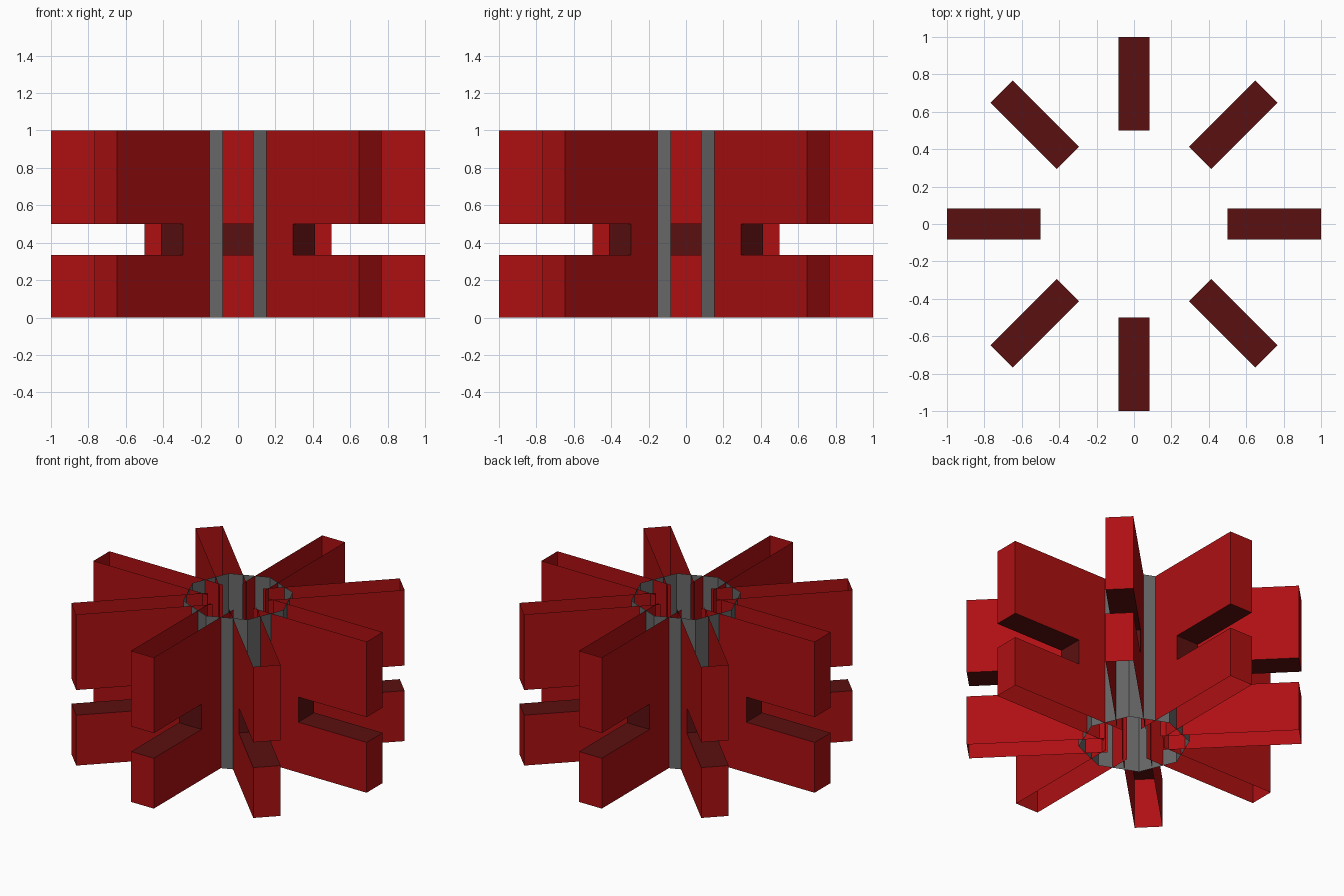
import bpy, bmesh, math

if "Cube" in bpy.data.objects:
    bpy.data.objects.remove(bpy.data.objects["Cube"])


def material(name, rgb):
    m = bpy.data.materials.new(name)
    m.diffuse_color = (*rgb, 1.0)
    m.use_nodes = True
    m.node_tree.nodes["Principled BSDF"].inputs["Base Color"].default_value = m.diffuse_color
    return m


red = material("red", (0.42, 0.005, 0.006))
dark_red = material("dark_red", (0.105, 0.005, 0.005))
grey = material("grey", (0.135, 0.135, 0.135))

HALF = 1 / 12          # half fin thickness
FINS = 8


def make_object(name, bm, mats):
    mesh = bpy.data.meshes.new(name)
    bm.to_mesh(mesh)
    bm.free()
    for m in mats:
        mesh.materials.append(m)
    obj = bpy.data.objects.new(name, mesh)
    bpy.context.collection.objects.link(obj)
    return obj


# Slotted fin: C-shaped side walls, open at the top, bottom and inner end
def fin(name, angle):
    profile = [(1 / 6, 0), (1, 0), (1, 1 / 3), (0.5, 1 / 3),
               (0.5, 0.5), (1, 0.5), (1, 1), (1 / 6, 1)]
    bm = bmesh.new()
    near = [bm.verts.new((r, -HALF, z)) for r, z in profile]
    far = [bm.verts.new((r, HALF, z)) for r, z in profile]
    bm.faces.new(near)
    bm.faces.new(far[::-1])
    for i in range(1, 6):              # outer ends and the slot lining
        f = bm.faces.new((near[i], far[i], far[i + 1], near[i + 1]))
        f.material_index = 1 if 2 <= i <= 4 else 0
    obj = make_object(name, bm, [red, dark_red])
    obj.rotation_euler.z = angle


for k in range(FINS):
    fin(f"fin_{k + 1}", k * math.tau / FINS)

# Open eight-sided hub, one corner on each fin axis
bm = bmesh.new()
bmesh.ops.create_cone(bm, cap_ends=False, segments=FINS,
                      radius1=1 / 3, radius2=1 / 3, depth=1)
bmesh.ops.translate(bm, verts=bm.verts, vec=(0, 0, 0.5))
make_object("hub", bm, [grey])
